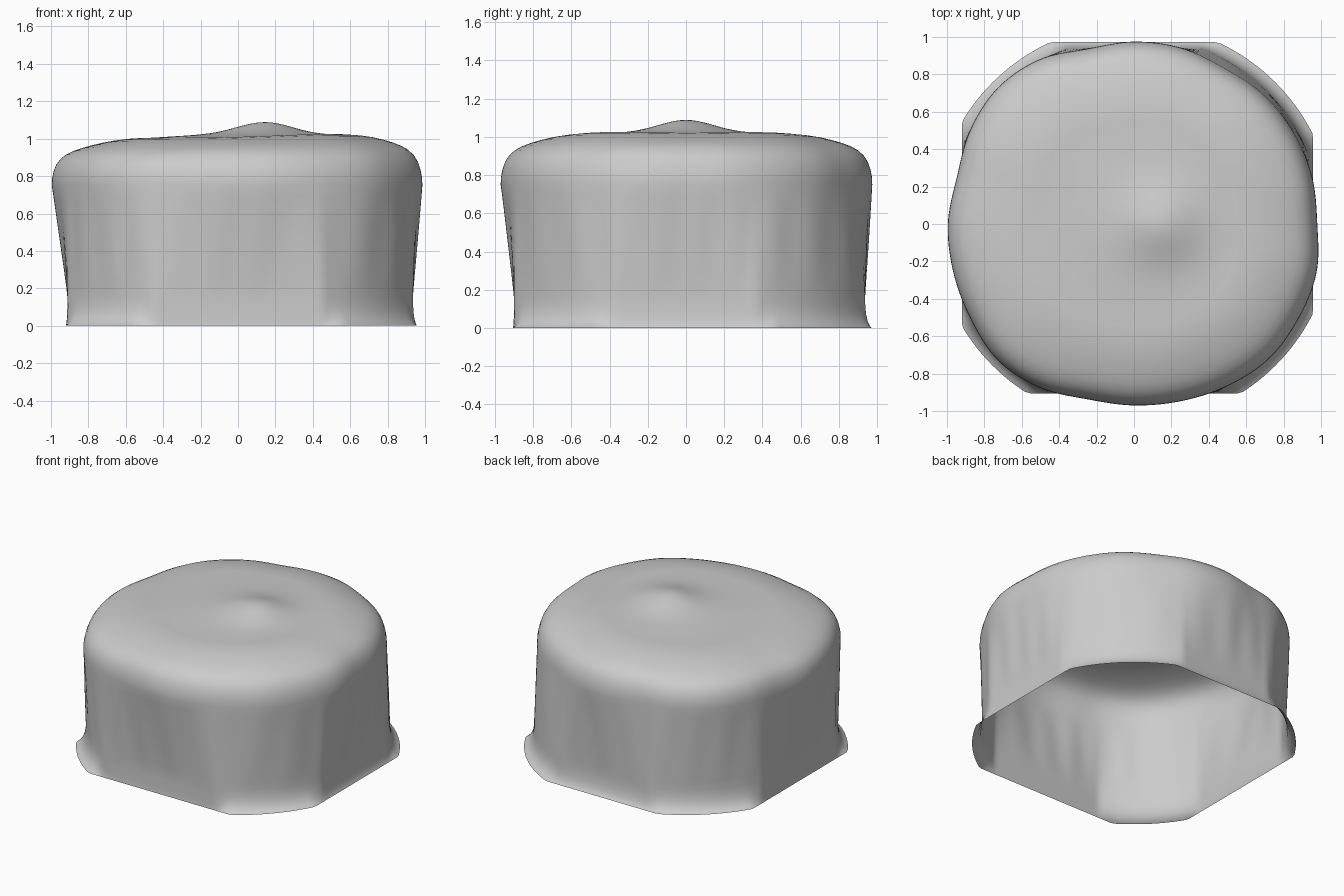
import bpy, bmesh, math

if "Cube" in bpy.data.objects:
    bpy.data.objects.remove(bpy.data.objects["Cube"])

SEG = 240

# Outline radius of the draped cloth at its widest level, every 15 degrees from +x
WIDE = [0.98, 0.985, 0.985, 0.98, 0.965, 0.975, 0.975, 0.97, 1.015, 1.03, 1.01, 0.98,
        0.995, 1.0, 1.01, 1.03, 1.01, 0.97, 0.97, 0.98, 1.0, 1.02, 1.015, 1.01]


def wide(a):
    """Smooth periodic interpolation of the outline."""
    t = a / math.tau * len(WIDE)
    i, f = int(t), t - int(t)
    p0, p1, p2, p3 = (WIDE[(i + k) % len(WIDE)] for k in (-1, 0, 1, 2))
    return 0.5 * (2 * p1 + (p2 - p0) * f + (2 * p0 - 5 * p1 + 4 * p2 - p3) * f * f
                  + (3 * p1 - p0 - 3 * p2 + p3) * f ** 3)


def clipped(a, r, x0, x1, y0, y1):
    """Radius of a circle trimmed by a rectangle."""
    c, s = math.cos(a), math.sin(a)
    if abs(c) > 1e-6:
        r = min(r, (x1 if c > 0 else x0) / c)
    if abs(s) > 1e-6:
        r = min(r, (y1 if s > 0 else y0) / s)
    return r


def hem(a):
    return clipped(a, 1.07, -0.92, 0.957, -0.905, 0.972)


def foot(a):
    return clipped(a, 1.005, -0.912, 0.935, -0.9, 0.937)


def top_z(x, y, z):
    """Slight tilt, a low knob and soft ripples on the top."""
    w = max(0.0, min(1.0, (z - 0.8) / 0.2))
    bump = 0.062 * math.exp(-(math.hypot(x - 0.15, y) / 0.2) ** 2)
    ripple = 0.004 * math.sin(5 * x + 2) * math.cos(6 * y)
    return z + w * (0.02 * x + bump + ripple)


bm = bmesh.new()
rings = []


def add_ring(radius, height, top=False):
    ring = []
    for k in range(SEG):
        a = math.tau * k / SEG
        r = radius(a)
        x, y = r * math.cos(a), r * math.sin(a)
        ring.append(bm.verts.new((x, y, top_z(x, y, height) if top else height)))
    rings.append(ring)


# Flared hem
for z, t in ((0, 1.0), (0.012, 0.7), (0.035, 0.4), (0.07, 0.17), (0.11, 0.05), (0.15, 0)):
    add_ring(lambda a: foot(a) + (hem(a) - foot(a)) * t, z)

# Side wall, with faint vertical folds
for i in range(1, 11):
    t = i / 10
    add_ring(lambda a: foot(a) + (wide(a) - foot(a)) * t ** 1.15
             + 0.003 * math.sin(26 * a + 2 * math.sin(3 * a)) * math.sin(math.pi * t),
             0.15 + 0.6 * t)

# Rounded shoulder and top: (fraction of outline, height)
for f, z in ((0.998, 0.79), (0.99, 0.83), (0.976, 0.868), (0.955, 0.9), (0.925, 0.927),
             (0.885, 0.949), (0.84, 0.966), (0.79, 0.981), (0.73, 0.996), (0.67, 1.006),
             (0.6, 1.013)):
    add_ring(lambda a: wide(a) * f, z, True)
for i in range(1, 19):
    f = 0.6 - i * 0.032
    add_ring(lambda a: f * (wide(a) * f / 0.6 + 1 - f / 0.6), 1.013 + 0.012 * (1 - f / 0.6), True)

for lo, hi in zip(rings, rings[1:]):
    for k in range(SEG):
        n = (k + 1) % SEG
        bm.faces.new((lo[k], lo[n], hi[n], hi[k]))
centre = bm.verts.new((0, 0, top_z(0, 0, 1.025)))
for k in range(SEG):
    bm.faces.new((rings[-1][k], rings[-1][(k + 1) % SEG], centre))

for face in bm.faces:
    face.smooth = True
mesh = bpy.data.meshes.new("draped_cover")
bm.to_mesh(mesh)
bm.free()
bpy.context.collection.objects.link(bpy.data.objects.new("draped_cover", mesh))
